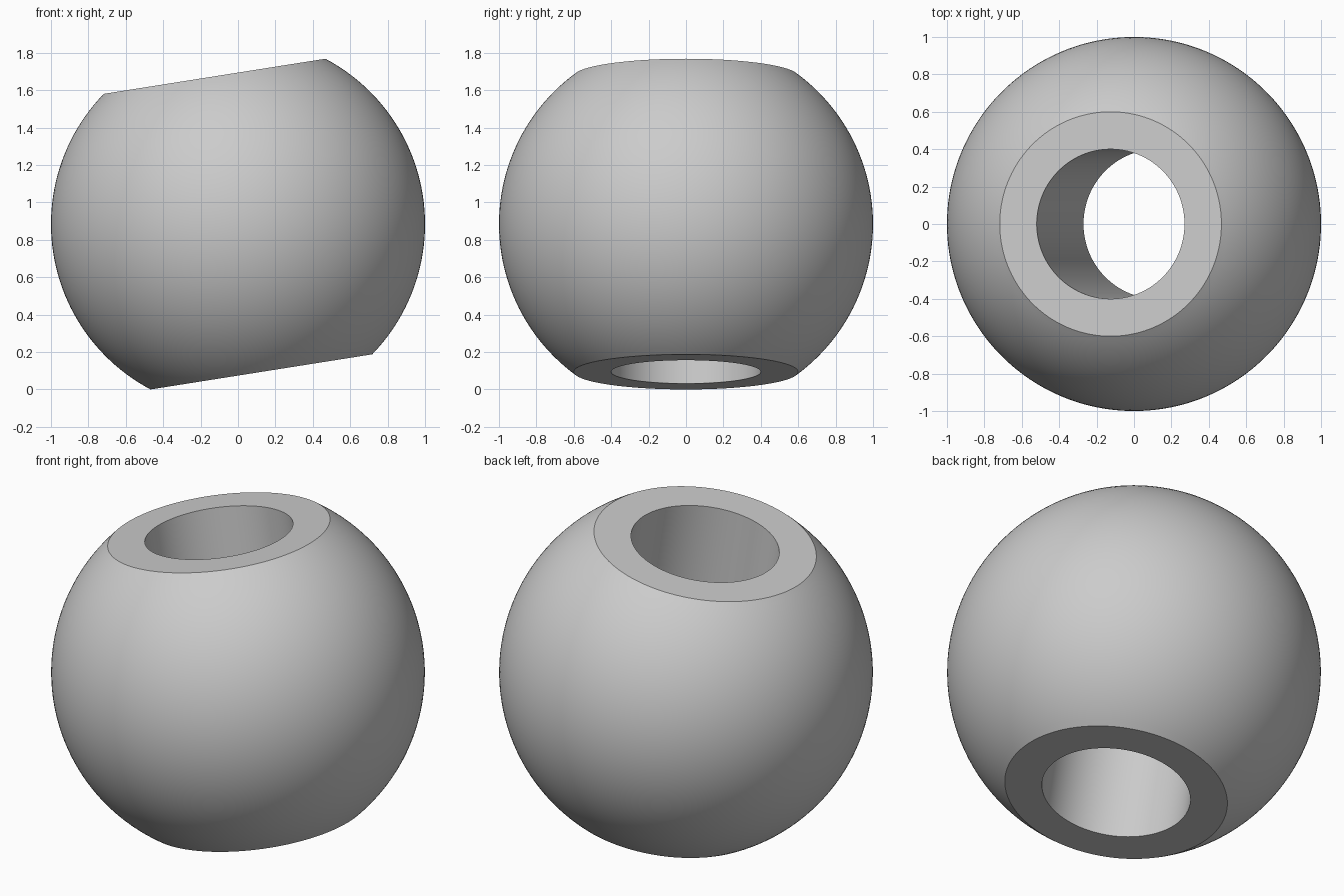
import bpy
import bmesh
from math import asin, cos, sin, pi, radians
from mathutils import Matrix, Vector

RADIUS = 1.0        # ball radius
HALF_HEIGHT = 0.8   # flat faces, measured along the bore axis
BORE = 0.4          # bore radius
TILT = radians(-9)  # lean of the bore axis about y
ARC_STEPS = 48
SEGMENTS = 160

cube = bpy.data.objects.get("Cube")
if cube:
    bpy.data.objects.remove(cube, do_unlink=True)

# Plain grey finish
grey = bpy.data.materials.new("grey")
grey.use_nodes = True
colour = (0.6, 0.6, 0.6, 1.0)
grey.diffuse_color = colour
grey.node_tree.nodes["Principled BSDF"].inputs["Base Color"].default_value = colour

# Closed half section: outer arc, flat ends and bore wall
limit = asin(HALF_HEIGHT / RADIUS)
angles = [limit * (2 * i / ARC_STEPS - 1) for i in range(ARC_STEPS + 1)]
section = [(RADIUS * cos(a), RADIUS * sin(a)) for a in angles]
section += [(BORE, HALF_HEIGHT), (BORE, -HALF_HEIGHT)]

# Revolve the section around the bore axis
bm = bmesh.new()
verts = [bm.verts.new((r, 0, z)) for r, z in section]
edges = [bm.edges.new((v, verts[(i + 1) % len(verts)])) for i, v in enumerate(verts)]
bmesh.ops.spin(bm, geom=verts + edges, cent=(0, 0, 0), axis=(0, 0, 1),
               angle=2 * pi, steps=SEGMENTS, use_duplicate=False)
bmesh.ops.remove_doubles(bm, verts=bm.verts, dist=0.0001)
bmesh.ops.recalc_face_normals(bm, faces=bm.faces)

# Lean the ball and rest it on the ground
bm.transform(Matrix.Rotation(TILT, 4, "Y"))
bmesh.ops.translate(bm, verts=bm.verts,
                    vec=Vector((0, 0, -min(v.co.z for v in bm.verts))))

mesh = bpy.data.meshes.new("bored_ball")
bm.to_mesh(mesh)
bm.free()
mesh.materials.append(grey)
ball = bpy.data.objects.new("bored_ball", mesh)
bpy.context.collection.objects.link(ball)

# Smooth surfaces with crisp rims
bpy.ops.object.select_all(action="DESELECT")
ball.select_set(True)
bpy.context.view_layer.objects.active = ball
bpy.ops.object.shade_smooth_by_angle(angle=radians(30))
